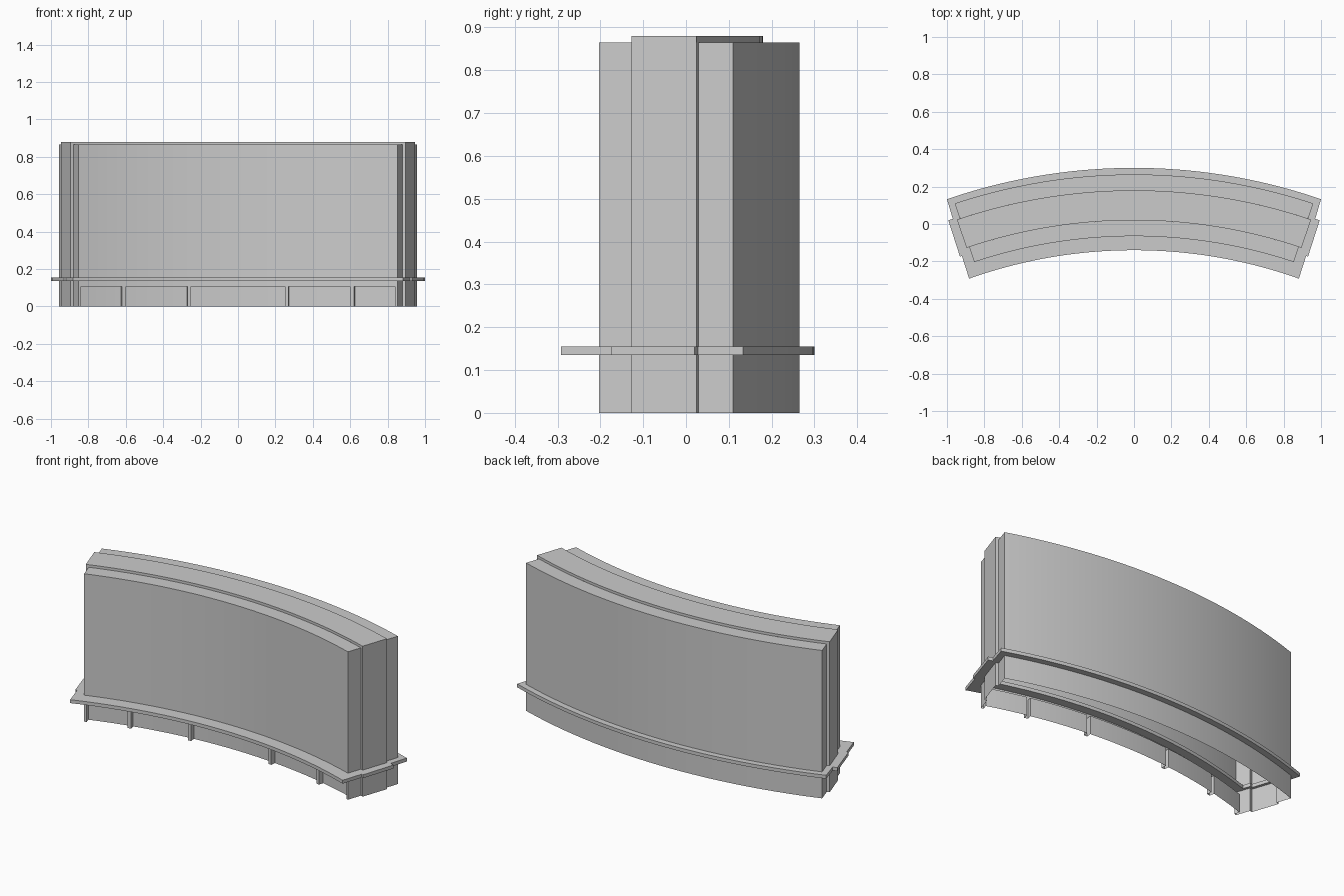
import bpy, bmesh
from math import sin, cos, asin, radians, degrees

cube = bpy.data.objects.get("Cube")
if cube:
    bpy.data.objects.remove(cube, do_unlink=True)

CENTRE_Y = -2.77   # centre of the curved plan
SEGS = 36

grey = bpy.data.materials.new("plain grey")
grey.use_nodes = True
grey.diffuse_color = (0.6, 0.6, 0.6, 1)
grey.node_tree.nodes["Principled BSDF"].inputs["Base Color"].default_value = (0.6, 0.6, 0.6, 1)


def polar(r, a):
    return (r * sin(radians(a)), CENTRE_Y + r * cos(radians(a)))


def arc(r, a0, a1, n=SEGS):
    return [polar(r, a0 + (a1 - a0) * i / n) for i in range(n + 1)]


def outline(corners, front=None):
    """Closed plan: front arc, stepped end, back arc, mirrored stepped end."""
    (rf, af), (rb, ab) = corners[0], corners[-1]
    side = [polar(r, a) for r, a in corners[1:-1]]
    return ((front or arc(rf, -af, af)) + side + arc(rb, ab, -ab)
            + [(-x, y) for x, y in reversed(side)])


def bridge(bm, low, high, z0, z1, closed=True):
    a = [bm.verts.new((x, y, z0)) for x, y in low]
    b = [bm.verts.new((x, y, z1)) for x, y in high]
    for i in range(len(a) if closed else len(a) - 1):
        j = (i + 1) % len(a)
        bm.faces.new((a[i], a[j], b[j], b[i]))


def level(bm, r0, r1, a0, a1, z, n=SEGS):
    bridge(bm, arc(r0, a0, a1, n), arc(r1, a0, a1, n), z, z, False)


def finish(name, bm):
    bmesh.ops.remove_doubles(bm, verts=bm.verts, dist=0.0004)
    bmesh.ops.recalc_face_normals(bm, faces=bm.faces)
    mesh = bpy.data.meshes.new(name)
    bm.to_mesh(mesh)
    bm.free()
    mesh.materials.append(grey)
    obj = bpy.data.objects.new(name, mesh)
    bpy.context.collection.objects.link(obj)
    bpy.ops.object.select_all(action='DESELECT')
    obj.select_set(True)
    bpy.context.view_layer.objects.active = obj
    bpy.ops.object.shade_smooth_by_angle(angle=radians(20))


FRONT, MID0, MID1, BACK = 2.705, 2.79, 2.95, 3.035
END, MID_END = 18.4, 18.72
PANEL_TOP, LEDGE, TOP, DEPTH = 0.108, 0.865, 0.88, 0.03
body_corners = [(FRONT, END), (MID0, END), (MID0, MID_END),
                (MID1, MID_END), (MID1, END), (BACK, END)]

# Hollow wall body, open underneath
bm = bmesh.new()
plan = outline(body_corners)
bridge(bm, plan, plan, PANEL_TOP, LEDGE)
level(bm, FRONT, MID0, -END, END, LEDGE)
level(bm, MID1, BACK, -END, END, LEDGE)

# Raised middle course
mid = arc(MID0, -MID_END, MID_END) + arc(MID1, MID_END, -MID_END)
bridge(bm, mid, mid, LEDGE, TOP)
level(bm, MID0, MID1, -MID_END, MID_END, TOP)
finish("wall_body", bm)

# Base with recessed front panels between narrow posts
bm = bmesh.new()
front = [polar(FRONT, -END)]
for x0, x1 in [(-.84, -.62), (-.60, -.27), (-.25, .25), (.27, .60), (.62, .84)]:
    a0, a1 = degrees(asin(x0 / FRONT)), degrees(asin(x1 / FRONT))
    front += [polar(FRONT, a0)] + arc(FRONT + DEPTH, a0, a1, 10) + [polar(FRONT, a1)]
    level(bm, FRONT, FRONT + DEPTH, a0, a1, PANEL_TOP, 10)
front.append(polar(FRONT, END))
base = outline(body_corners, front)
bridge(bm, base, base, 0, PANEL_TOP)
finish("panelled_base", bm)

# Projecting ledge ring, with a narrow rim inside the walls
bm = bmesh.new()
outer = outline([(2.63, 19.58), (2.757, 19.5), (2.757, 19.72),
                 (2.961, 19.59), (2.961, 19.1), (3.07, 19.01)])
inner = outline([(2.755, 18.1), (2.80, 18.1), (2.80, 18.4),
                 (2.935, 18.4), (2.935, 18.1), (3.015, 18.1)])
LOW, HIGH = 0.135, 0.155
bridge(bm, outer, outer, LOW, HIGH)
bridge(bm, inner, inner, LOW, HIGH)
bridge(bm, outer, inner, LOW, LOW)
bridge(bm, outer, inner, HIGH, HIGH)
finish("ledge_ring", bm)
